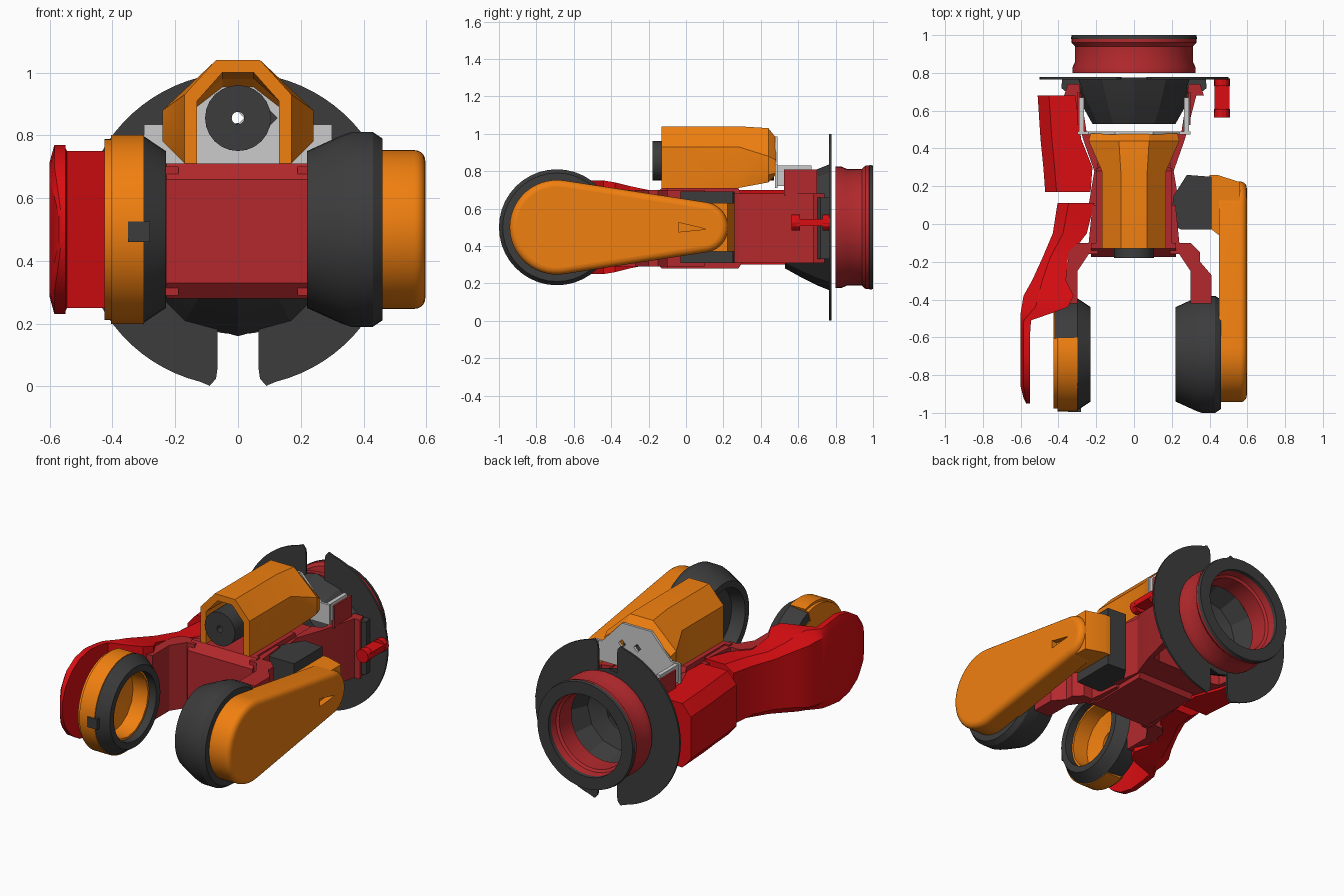
import bpy, bmesh
from math import sin, cos, pi, radians, degrees, acos

if "Cube" in bpy.data.objects:
    bpy.data.objects.remove(bpy.data.objects["Cube"])

COL = {"red": (0.70, 0.004, 0.006), "maroon": (0.45, 0.022, 0.026),
       "orange": (0.88, 0.215, 0.005), "dark": (0.045, 0.045, 0.045)}
MATS = {}
for n, c in COL.items():
    MATS[n] = bpy.data.materials.new(n)
    MATS[n].diffuse_color = (*c, 1)


def place(axis, t, a, b):
    """Point at t along the axis; a, b are the other two coordinates in xyz order."""
    return {"x": (t, a, b), "y": (a, t, b), "z": (a, b, t)}[axis]


def finish(name, bm, mat):
    bmesh.ops.remove_doubles(bm, verts=bm.verts, dist=0.0005)
    bmesh.ops.recalc_face_normals(bm, faces=bm.faces)
    for f in bm.faces:
        f.smooth = len(f.verts) < 9
    for e in bm.edges:
        e.smooth = len(e.link_faces) == 2 and e.calc_face_angle(0) < radians(25)
    me = bpy.data.meshes.new(name)
    bm.to_mesh(me)
    bm.free()
    ob = bpy.data.objects.new(name, me)
    bpy.context.collection.objects.link(ob)
    if mat:
        me.materials.append(MATS[mat])
    return ob


def loft(name, rings, mat, bevel_x=None):
    bm = bmesh.new()
    vr = [[bm.verts.new(p) for p in r] for r in rings]
    n = len(vr[0])
    for r0, r1 in zip(vr, vr[1:]):
        for i in range(n):
            bm.faces.new((r0[i], r0[(i + 1) % n], r1[(i + 1) % n], r1[i]))
    bm.faces.new(vr[0][::-1])
    bm.faces.new(vr[-1])
    bmesh.ops.recalc_face_normals(bm, faces=bm.faces)
    if bevel_x:
        edges = [e for e in bm.edges if all(abs(v.co.x - bevel_x) < 1e-4 for v in e.verts)]
        bmesh.ops.bevel(bm, geom=edges, offset=0.035, segments=5, profile=0.5, affect="EDGES")
    return finish(name, bm, mat)


def prism(name, axis, pts, t0, t1, mat, bevel_x=None):
    return loft(name, [[place(axis, t, *p) for p in pts] for t in (t0, t1)], mat, bevel_x)


def box(name, x0, x1, y0, y1, z0, z1, mat):
    return prism(name, "z", [(x0, y0), (x1, y0), (x1, y1), (x0, y1)], z0, z1, mat)


def lathe(name, axis, centre, prof, mat, seg=40):
    """Revolve (t, r) points; loops back on itself unless it starts and ends on the axis."""
    bm = bmesh.new()
    rows = [[bm.verts.new(place(axis, t, centre[0] + r * cos(2 * pi * i / seg),
                                centre[1] + r * sin(2 * pi * i / seg)))
             for i in range(seg)] for t, r in prof]
    if prof[0][1] > 0:
        rows.append(rows[0])
    for r0, r1 in zip(rows, rows[1:]):
        for i in range(seg):
            j = (i + 1) % seg
            bm.faces.new((r0[i], r0[j], r1[j], r1[i]))
    return finish(name, bm, mat)


def arc(c, r, a0, a1, n=24):
    return [(c[0] + r * cos(radians(a0 + (a1 - a0) * i / n)),
             c[1] + r * sin(radians(a0 + (a1 - a0) * i / n))) for i in range(n + 1)]


def flip(pts, s):
    return [(s * p[0], p[1]) for p in pts]


def cut(target, cutter):
    cutter.hide_render = True
    cutter.display_type = "WIRE"
    m = target.modifiers.new("cut", "BOOLEAN")
    m.object = cutter
    m.solver = "EXACT"


# Main body block and its chamfered full-width nose
prism("body", "x", [(-.13, .28), (.28, .28), (.30, .31), (.47, .31), (.47, .67),
                    (.30, .67), (.28, .71), (-.13, .71)], -.2, .2, "maroon")
prism("body_nose", "x", [(-.175, .33), (-.13, .28), (-.10, .28), (-.10, .71), (-.13, .71),
                         (-.175, .66)], -.228, .222, "maroon")

for s, side in ((-1, "left"), (1, "right")):
    # Fork arm, flared rear wall and dark bracket
    prism(side + "_fork_arm", "z", flip([(.19, -.16), (.24, -.16), (.30, -.25), (.30, -.42),
          (.41, -.42), (.41, -.27), (.35, -.20), (.35, -.15), (.30, -.10), (.24, -.10),
          (.22, .1), (.19, .1)], s), .29, .70, "maroon")
    prism(side + "_rear_wall", "z", flip([(.19, .1), (.24, .1), (.21, .28), (.27, .45), (.33, .68),
          (.37, .68), (.35, .74), (.29, .74), (.25, .48), (.19, .46)], s), .31, .68, "maroon")
    prism(side + "_rear_bracket", "z", flip([(.28, .70), (.36, .70), (.385, .72), (.38, .77),
          (.28, .77)], s), .33, .66, "dark")
    # Grey strut from the engine plate to the rear hub, with a red outer strip
    prism(side + "_grey_strut", "y", flip([(.265, .72), (.29, .72), (.29, .83), (.265, .83)], s),
          .475, .67, None)
    prism(side + "_strut_strip", "y", flip([(.285, .67), (.30, .67), (.30, .81), (.285, .81)], s),
          .525, .70, "maroon")
    # Half of the slotted rear disc
    half = [(.065, .06), (.07, .025), (.09, .002)] + arc((0, .5), .5, -76, 76, 32) + \
           [(.09, .998), (.07, .975), (.065, .94)] + arc((0, .5), .3, 77.5, -77.5, 24)
    prism(side + "_disc_half", "y", flip(half, s), .765, .777, "dark")

# Rear hub and hollow rear wheel
lathe("rear_hub", "y", (0, .5), [(.53, 0), (.53, .22), (.62, .27), (.70, .31), (.775, .34),
      (.775, .27), (.66, .22), (.62, .12), (.60, .12), (.60, 0)], "dark", 12)
lathe("rear_wheel", "y", (0, .5), [(.80, .325), (.83, .325), (.86, .312), (.94, .312), (.96, .33),
      (.985, .33), (.985, .26), (.93, .25), (.92, .235), (.80, .235)], "maroon")
lathe("rear_wheel_rim", "y", (0, .5), [(.98, .334), (1.0, .33), (1.0, .255), (.975, .255)], "dark")


# Engine cover: open arch that widens to the back
def arch(y, outer, inner):
    pts = flip(outer, -1) + outer[::-1] + inner + flip(inner, -1)[::-1]
    return [(x, y, z) for x, z in pts]


slim = ([(.17, .71), (.17, .80), (.17, .93), (.07, 1.04)], [(.13, .71), (.13, .80), (.13, .91), (.05, 1.0)])
wide = ([(.20, .74), (.24, .78), (.24, .88), (.08, 1.03)], [(.16, .74), (.19, .79), (.19, .87), (.05, .98)])
tail = ([(.20, .78), (.23, .79), (.23, .86), (.08, .98)], [(.16, .78), (.18, .80), (.18, .85), (.05, .95)])
loft("engine_cover", [arch(-.13, *slim), arch(.28, *slim), arch(.44, *wide), arch(.48, *tail)], "orange")
lathe("engine_barrel", "y", (0, .855), [(-.18, .105), (.47, .105), (.47, .02), (-.18, .02)], "dark", 24)

# Grey engine plate with two small holes
plate = prism("engine_plate", "y", [(-.3, .71), (.3, .71), (.3, .835), (.24, .835), (.10, .985),
              (-.10, .985), (-.24, .835), (-.3, .835)], .475, .49, None)
for i, x in enumerate((-.005, .10)):
    cut(plate, prism(f"plate_hole_cutter_{i}", "y", arc((x, .855), .025, 0, 270, 3), .4, .6, None))

# Right front wheel, rounded side cover and axle block
lathe("right_wheel", "x", (-.69, .5), [(.30, 0), (.30, .19), (.22, .21), (.22, .25), (.33, .30),
      (.36, .31), (.43, .31), (.46, .29), (.46, 0)], "dark")
a = degrees(acos((.253 - .135) / .78))
drop = arc((-.69, .5), .253, a, 360 - a, 28) + arc((.09, .5), .135, -a, a, 18)
cover = prism("right_cover", "x", drop, .45, .597, "orange", bevel_x=.597)
cut(cover, prism("cover_slot_cutter", "x", [(-.04, .475), (.11, .49), (-.04, .525)], .5, .7, None))
prism("cover_hub", "z", [(.45, -.06), (.40, -.02), (.40, .26), (.44, .26), (.56, .222),
                         (.56, -.06)], .37, .63, "orange")
prism("axle_block", "z", [(.19, .0), (.25, -.03), (.41, -.03), (.41, .25), (.28, .26), (.21, .15)],
      .31, .69, "dark")

# Left front wheel: open dark ring, orange lining, front band and lug
c = (-.69, .5)
lathe("left_wheel", "x", c, [(-.23, .25), (-.30, .297), (-.42, .28), (-.42, .215), (-.23, .21)], "dark")
lathe("left_wheel_lining", "x", c, [(-.28, .214), (-.425, .225), (-.425, .07), (-.40, .07),
      (-.38, .195), (-.28, .20)], "orange", 16)
for name, r, x0, x1 in (("left_wheel_band", .302, -.30, -.405), ("left_wheel_band_edge", .288, -.40, -.425)):
    prism(name, "x", arc(c, r, 73, 287, 30) + arc(c, .22, 287, 73, 30), x0, x1, "orange")
box("left_wheel_lug", -.35, -.28, -.995, -.95, .46, .525, "dark")

# Left front fairing: thin shell at the wheel, thick neck towards the body
sections = [(-.95, -.55, -.57, .05), (-.92, -.55, -.585, .13), (-.86, -.55, -.6, .20),
            (-.78, -.55, -.6, .25), (-.68, -.55, -.6, .27), (-.58, -.55, -.6, .26),
            (-.51, -.545, -.6, .25), (-.47, -.43, -.6, .25), (-.44, -.35, -.595, .25),
            (-.38, -.32, -.585, .24), (-.30, -.36, -.54, .22), (-.18, -.35, -.485, .195),
            (-.05, -.25, -.43, .19), (.11, -.21, -.405, .20)]
rings = []
for y, xi, xo, h in sections:
    b = xo + .3 * (xi - xo)
    rings.append([(x, y, .5 + k * h) for x, k in ((xi, 1), (b, 1), (xo, .8), (xo, -.8), (b, -1), (xi, -1))])
loft("left_front_fairing", rings, "red")

# Left rear fairing
outline = [(.17, -.23, -.47), (.30, -.22, -.48), (.45, -.28, -.495), (.68, -.31, -.51)]
loft("left_rear_fairing", [[(x, y, z) for x, z in ((xi, .70), (xo + .06, .70), (xo, .63), (xo, .37),
     (xo + .06, .30), (xi, .30))] for y, xi, xo in outline], "red")

# Small red foot peg on the right
box("right_foot_peg", .425, .505, .59, .76, .508, .545, "red")
for name, y0, y1 in (("front", .565, .61), ("rear", .73, .77)):
    lathe(f"foot_peg_{name}_end", "y", (.465, .525), [(y0, 0), (y0, .042), (y1, .042), (y1, 0)], "red", 12)

for m in bpy.data.materials:
    if m.users and not m.is_grease_pencil:
        m.use_nodes = True
        m.node_tree.nodes["Principled BSDF"].inputs["Base Color"].default_value = m.diffuse_color
